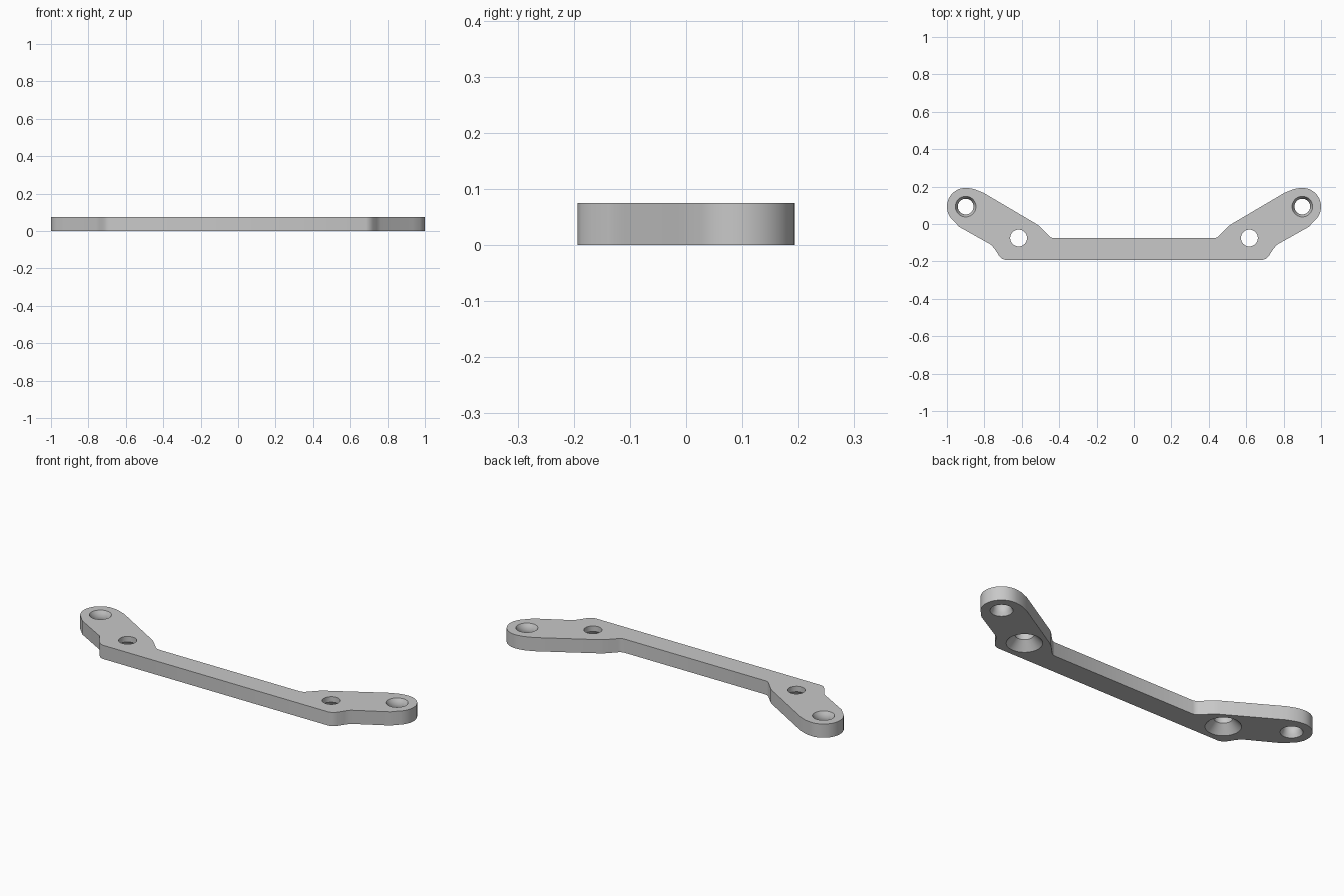
import bpy, bmesh, math

if "Cube" in bpy.data.objects:
    bpy.data.objects.remove(bpy.data.objects["Cube"], do_unlink=True)

THICK = 0.075
EYE = (0.9, 0.093)      # centre of the rounded arm end
BOLT = (0.617, -0.075)  # centre of the countersunk hole

grey = bpy.data.materials.new("plain grey")
grey.use_nodes = True
grey.diffuse_color = (0.58, 0.58, 0.58, 1)
grey.node_tree.nodes["Principled BSDF"].inputs["Base Color"].default_value = grey.diffuse_color


def make_object(name, bm):
    bmesh.ops.recalc_face_normals(bm, faces=bm.faces)
    mesh = bpy.data.meshes.new(name)
    bm.to_mesh(mesh)
    bm.free()
    mesh.materials.append(grey)
    obj = bpy.data.objects.new(name, mesh)
    bpy.context.collection.objects.link(obj)
    return obj


def lathe_cutter(name, centre, profile, sides=48):
    """Closed round cutter from (radius, height) pairs."""
    bm = bmesh.new()
    rings = []
    for r, z in profile:
        rings.append([bm.verts.new((centre[0] + r * math.cos(math.tau * i / sides),
                                    centre[1] + r * math.sin(math.tau * i / sides), z))
                      for i in range(sides)])
    for a, b in zip(rings, rings[1:]):
        for i in range(sides):
            j = (i + 1) % sides
            bm.faces.new((a[i], a[j], b[j], b[i]))
    bm.faces.new(rings[0])
    bm.faces.new(rings[-1])
    return make_object(name, bm)


# Half outline, from the lower edge round the arm end to the upper edge
half = [(0.685, -0.193), (0.705, -0.186), (0.722, -0.169), (0.742, -0.138),
        (0.762, -0.112), (0.935, -0.015)]
for i in range(21):
    a = math.radians(-52 + i * 7.5)
    half.append((EYE[0] + 0.1 * math.cos(a), EYE[1] + 0.1 * math.sin(a)))
half += [(0.855, 0.187), (0.805, 0.167), (0.525, 0.002), (0.505, -0.012),
         (0.455, -0.063), (0.445, -0.071), (0.43, -0.076)]
outline = half + [(-x, y) for x, y in reversed(half)]

# Plate body
bm = bmesh.new()
base = bm.faces.new([bm.verts.new((x, y, 0)) for x, y in outline])
top = bmesh.ops.extrude_face_region(bm, geom=[base], use_keep_orig=True)
bmesh.ops.translate(bm, vec=(0, 0, THICK),
                    verts=[v for v in top["geom"] if isinstance(v, bmesh.types.BMVert)])
plate = make_object("steering_link_plate", bm)

# Holes: waisted eye at each arm end, countersunk from below at each elbow
waist = [(0.055, -0.02), (0.055, 0), (0.047, 0.015), (0.042, 0.03),
         (0.042, 0.045), (0.047, 0.06), (0.055, THICK), (0.055, 0.1)]
sunk = [(0.087, -0.02), (0.087, 0), (0.045, 0.045), (0.045, 0.1)]
cutters = []
for side in (-1, 1):
    cutters.append(lathe_cutter("eye_cutter", (side * EYE[0], EYE[1]), waist))
    cutters.append(lathe_cutter("bolt_cutter", (side * BOLT[0], BOLT[1]), sunk))

bpy.ops.object.select_all(action='DESELECT')
bpy.context.view_layer.objects.active = plate
plate.select_set(True)
for cutter in cutters:
    cutter.hide_render = True
    mod = plate.modifiers.new("hole", 'BOOLEAN')
    mod.operation = 'DIFFERENCE'
    mod.solver = 'EXACT'
    mod.object = cutter
    bpy.ops.object.modifier_apply(modifier=mod.name)
for cutter in cutters:
    bpy.data.objects.remove(cutter, do_unlink=True)

bpy.ops.object.shade_smooth_by_angle(angle=math.radians(30))
